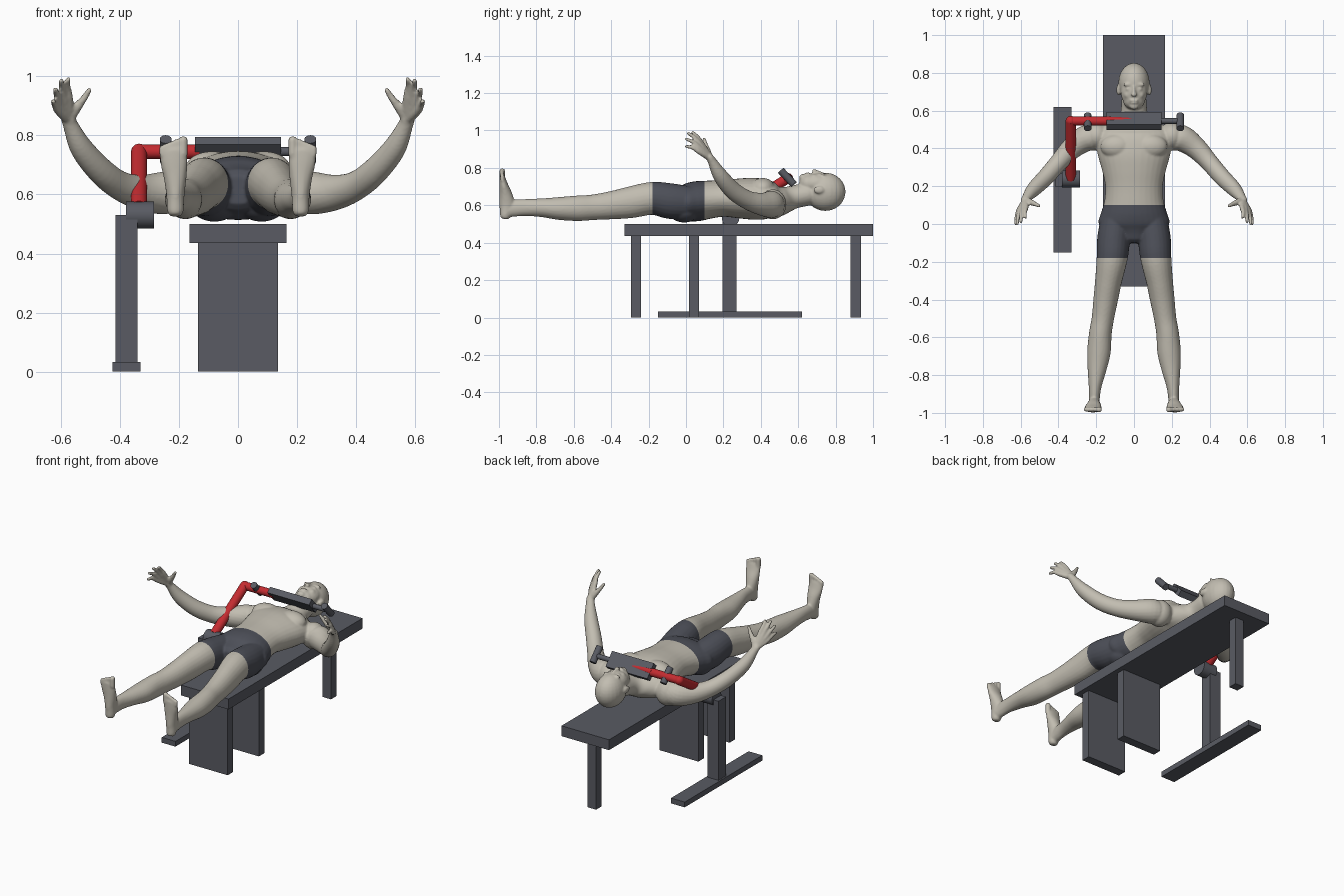
import bpy, bmesh, math
from mathutils import Vector, Matrix

default = bpy.data.objects.get("Cube")
if default:
    bpy.data.objects.remove(default, do_unlink=True)


def material(name, rgb):
    mat = bpy.data.materials.new(name)
    mat.use_nodes = True
    colour = (*rgb, 1)
    mat.diffuse_color = colour
    mat.node_tree.nodes["Principled BSDF"].inputs["Base Color"].default_value = colour
    return mat


SKIN = material("skin", (.54, .51, .44))
SHORTS = material("shorts_grey", (.075, .08, .1))
METAL = material("dark_grey", (.1, .105, .125))
RED = material("red", (.55, .025, .03))


def add_object(name, bm, *mats):
    mesh = bpy.data.meshes.new(name)
    bmesh.ops.recalc_face_normals(bm, faces=bm.faces)
    bm.to_mesh(mesh)
    bm.free()
    for mat in mats:
        mesh.materials.append(mat)
    obj = bpy.data.objects.new(name, mesh)
    bpy.context.collection.objects.link(obj)
    return obj


def box(name, x, y, z, mat=METAL):
    """Box from (low, high) ranges."""
    bm = bmesh.new()
    bmesh.ops.create_cube(bm, size=1)
    for v in bm.verts:
        v.co = [(r[0] + r[1]) / 2 + c * (r[1] - r[0]) for r, c in zip((x, y, z), v.co)]
    return add_object(name, bm, mat)


def rod(name, start, end, r1, mat, r2=None):
    """Cylinder or cone between two points, smooth sides and flat caps."""
    start, end = Vector(start), Vector(end)
    axis = end - start
    bm = bmesh.new()
    turn = axis.to_track_quat('Z', 'Y').to_matrix().to_4x4()
    bmesh.ops.create_cone(bm, cap_ends=True, segments=24, radius1=r1, radius2=r2 or r1,
                          depth=axis.length,
                          matrix=Matrix.Translation((start + end) / 2) @ turn)
    for f in bm.faces:
        f.smooth = len(f.verts) == 4
    for e in bm.edges:
        e.smooth = all(f.smooth for f in e.link_faces)
    return add_object(name, bm, mat)


# ---- Bench ----
box("bench_top", (-.165, .165), (-.33, 1), (.435, .5))
box("bench_front_support", (-.135, .135), (-.295, -.24), (0, .435))
box("bench_middle_support", (-.135, .135), (.015, .07), (0, .435))
box("bench_head_leg", (-.03, .03), (.88, .935), (0, .435))

# ---- Side stand with pivot and bent arm ----
box("stand_base", (-.425, -.33), (-.15, .62), (0, .033))
box("stand_post", (-.415, -.34), (.195, .27), (.033, .53))
rod("stand_pivot", (-.38, .238, .53), (-.285, .238, .53), .046, METAL)
elbow = Vector((-.335, .545, .745))
rod("lift_arm", (-.335, .24, .555), elbow, .027, RED)
rod("cross_arm", elbow, (-.13, .545, .745), .024, RED)
bm = bmesh.new()
bmesh.ops.create_uvsphere(bm, u_segments=24, v_segments=12, radius=.027,
                          matrix=Matrix.Translation(elbow))
for f in bm.faces:
    f.smooth = True
add_object("arm_elbow", bm, RED)

# ---- Chest pad with grips ----
pad = box("chest_pad", (-.145, .145), (-.049, .049), (-.019, .019))
pad.location = (0, .545, .746)
pad.rotation_euler.x = math.radians(-48)
rod("arm_tip", (-.15, .548, .748), (0, .548, .748), .021, RED, .015)
rod("grip_bar", (.14, .545, .745), (.245, .545, .745), .015, METAL)
slope = Vector((0, .035, -.037))
for side, s in (("left", 1), ("right", -1)):
    centre = Vector((s * .245, .541, .75))
    rod(side + "_grip", centre - slope, centre + slope, .02, METAL)

# ---- Body: lofted limbs and rounded masses fused into one skin ----
body = bmesh.new()


def loft(stations, s=1, sides=20, steps=5):
    """Closed tube through (x, y, z, half width, half depth) stations."""
    pts = [Vector((s * p[0], *p[1:])) for p in stations]
    pts = [pts[0] * 2 - pts[1], *pts, pts[-1] * 2 - pts[-2]]
    line = []
    for a, b, c, d in zip(pts, pts[1:], pts[2:], pts[3:]):
        for k in range(steps):
            t = k / steps
            line.append((b * 2 + (c - a) * t + (a * 2 - b * 5 + c * 4 - d) * t ** 2
                         + (b * 3 - a - c * 3 + d) * t ** 3) / 2)
    line.append(pts[-2])
    spine = [(Vector(p[:3]), p[3], p[4]) for p in line]

    # rounded ends
    def cap(end, inner):
        out = (end[0] - inner[0]).normalized()
        r = min(end[1:])
        return [(end[0] + out * r * k, end[1] * w, end[2] * w)
                for k, w in ((.4, .87), (.65, .6))]
    spine = cap(spine[0], spine[1])[::-1] + spine + cap(spine[-1], spine[-2])

    rings = []
    for i, (p, ra, rb) in enumerate(spine):
        t = (spine[min(i + 1, len(spine) - 1)][0] - spine[max(i - 1, 0)][0]).normalized()
        u = (Vector((1, 0, 0)) - t * t.x).normalized()
        w = t.cross(u)
        turn = [math.tau * k / sides for k in range(sides)]
        rings.append([body.verts.new(p + u * ra * math.cos(a) + w * rb * math.sin(a))
                      for a in turn])
    for a, b in zip(rings, rings[1:]):
        for k in range(sides):
            n = (k + 1) % sides
            body.faces.new((a[k], a[n], b[n], b[k]))
    body.faces.new(rings[0])
    body.faces.new(rings[-1])


def mass(centre, radii):
    bmesh.ops.create_uvsphere(body, u_segments=24, v_segments=16, radius=1,
                              matrix=Matrix.Translation(centre) @ Matrix.Diagonal((*radii, 1)))


# torso and neck
loft([(0, -.05, .615, .12, .08), (0, 0, .615, .186, .1), (0, .06, .622, .174, .107),
      (0, .12, .63, .157, .102), (0, .2, .637, .152, .098), (0, .28, .637, .168, .106),
      (0, .36, .635, .19, .112), (0, .43, .63, .2, .106), (0, .49, .622, .19, .085),
      (0, .54, .632, .125, .068), (0, .58, .645, .075, .062), (0, .66, .662, .066, .062)],
     sides=32)

# head and face
mass((0, .745, .672), (.083, .108, .102))
mass((0, .7, .715), (.07, .088, .058))
mass((0, .655, .715), (.058, .05, .052))
mass((0, .625, .748), (.026, .02, .02))
loft([(0, .728, .768, .008, .01), (0, .7, .778, .009, .011), (0, .683, .783, .016, .012)])
mass((0, .654, .768), (.025, .005, .009))
mass((0, .643, .767), (.021, .006, .009))

for s in (1, -1):
    # brow, eyelid, ear
    mass((s * .03, .738, .763), (.028, .01, .01))
    mass((s * .03, .714, .763), (.014, .008, .008))
    mass((s * .034, .685, .748), (.02, .022, .018))
    mass((s * .083, .71, .682), (.01, .03, .02))
    # chest, shoulder and seat muscles
    mass((s * .088, .41, .69), (.09, .066, .056))
    mass((s * .2, .465, .605), (.068, .072, .08))
    mass((s * .08, -.01, .572), (.085, .085, .064))
    # leg
    loft([(.095, .03, .615, .08, .085), (.108, -.08, .622, .087, .095),
          (.116, -.18, .637, .082, .088), (.135, -.3, .615, .071, .084),
          (.15, -.4, .6, .065, .075), (.165, -.5, .589, .059, .068),
          (.178, -.58, .584, .06, .068), (.186, -.68, .583, .062, .061),
          (.196, -.77, .587, .05, .05), (.206, -.86, .588, .034, .045),
          (.21, -.92, .584, .029, .045), (.212, -.95, .575, .029, .04)], s, 24)
    # foot
    loft([(.212, -.967, .545, .028, .028), (.212, -.957, .6, .031, .041),
          (.213, -.964, .66, .039, .034), (.217, -.975, .71, .046, .023),
          (.218, -.982, .75, .047, .015)], s, 24)
    for i, x in enumerate((.185, .208, .226, .242, .256)):
        r = .011 if i else .015
        top = .787 - .007 * i
        loft([(x, -.982, .735, r, r), (x, -.982, top, r, r)], s, 12)
    # arm
    loft([(.17, .46, .615, .06, .07), (.25, .455, .605, .07, .073),
          (.33, .4, .607, .058, .06), (.4, .325, .63, .048, .05),
          (.465, .25, .68, .045, .047), (.53, .185, .757, .039, .04),
          (.567, .14, .835, .026, .024), (.575, .125, .86, .026, .02)], s)
    # palm and fingers
    wrist = Vector((.572, .13, .85))
    for knuckle, tip in (((.572, .088, .925), (.575, .035, .99)),
                         ((.588, .08, .92), (.598, .012, .985)),
                         ((.602, .074, .905), (.618, 0, .955)),
                         ((.61, .072, .885), (.626, 0, .915))):
        middle = Vector(knuckle).lerp(Vector(tip), .5) + Vector((.004, 0, .008))
        loft([(*wrist, .018, .016), (*knuckle, .014, .014), (*middle, .011, .011),
              (*tip, .009, .009)], s, 12)
    loft([(*wrist, .016, .016), (.545, .115, .895, .016, .016),
          (.522, .105, .925, .012, .012), (.503, .096, .955, .009, .009)], s, 12)

raw = add_object("figure", body)
remesh = raw.modifiers.new("fuse", 'REMESH')
remesh.mode = 'VOXEL'
remesh.voxel_size = .006
soften = raw.modifiers.new("soften", 'SMOOTH')
soften.factor = .5
soften.iterations = 4
bpy.context.view_layer.update()
fused = bpy.data.meshes.new_from_object(raw.evaluated_get(bpy.context.evaluated_depsgraph_get()))
bpy.data.objects.remove(raw, do_unlink=True)

# ---- Shorts: clean cuts at cuff and waistband, coloured between them ----
cuff, waist = -.18, .1
bm = bmesh.new()
bm.from_mesh(fused)
for cut in (cuff, waist):
    bmesh.ops.bisect_plane(bm, geom=[*bm.verts, *bm.edges, *bm.faces],
                           plane_co=(0, cut, 0), plane_no=(0, 1, 0))
for f in bm.faces:
    c = f.calc_center_median()
    f.smooth = True
    f.material_index = int(cuff < c.y < waist and abs(c.x) < .3)
add_object("lying_person", bm, SKIN, SHORTS)
